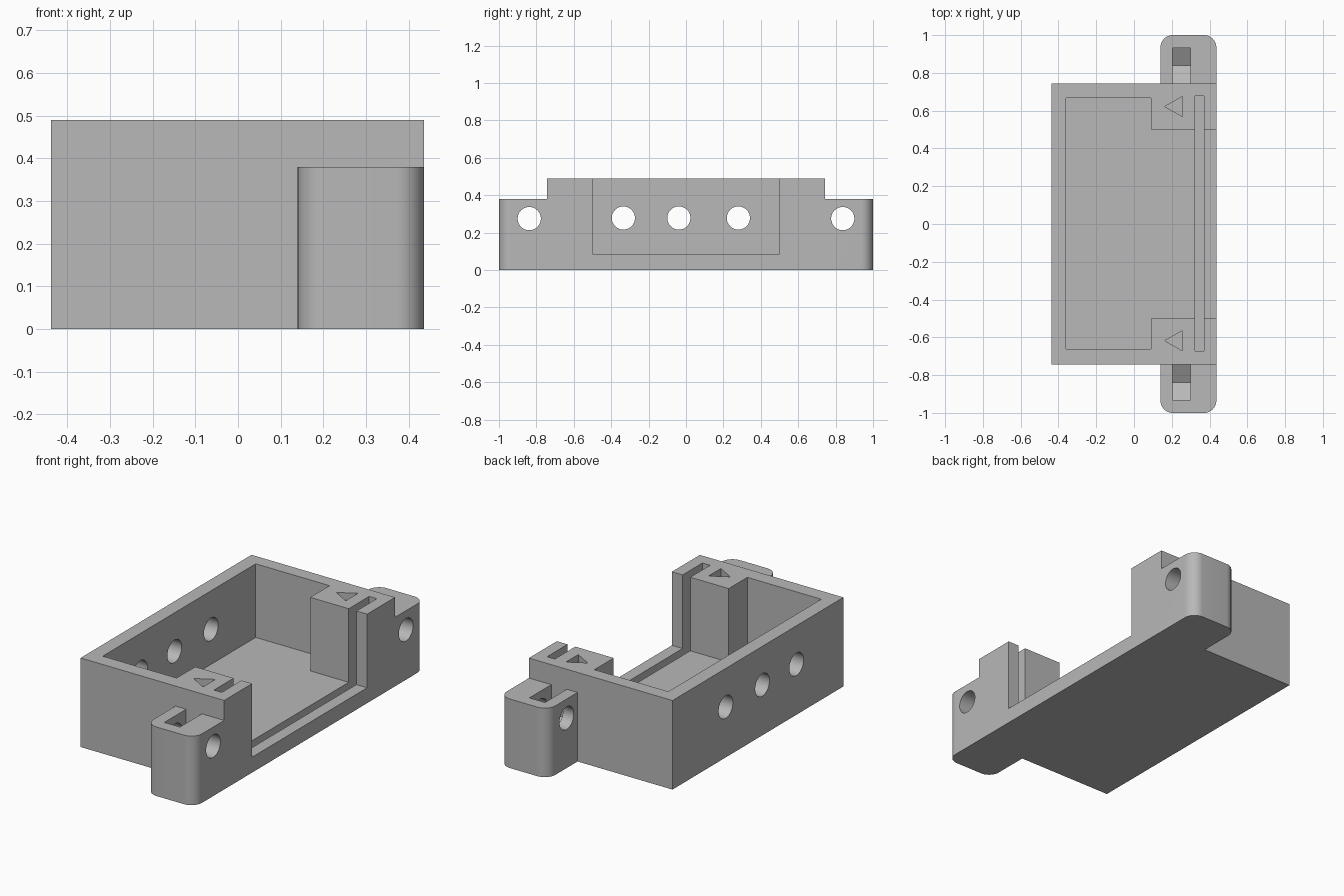
import bpy, bmesh, math
from mathutils import Vector

if "Cube" in bpy.data.objects:
    bpy.data.objects.remove(bpy.data.objects["Cube"], do_unlink=True)

grey = bpy.data.materials.new("plain grey")
grey.use_nodes = True
colour = (0.48, 0.48, 0.48, 1)
grey.diffuse_color = colour
grey.node_tree.nodes["Principled BSDF"].inputs["Base Color"].default_value = colour


def prism(name, points, axis, lo, hi):
    """Extrude a flat outline along x (points are y, z) or z (points are x, y)."""
    bm = bmesh.new()
    place = (lambda p, d: (d, p[0], p[1])) if axis == "x" else (lambda p, d: (p[0], p[1], d))
    face = bm.faces.new([bm.verts.new(place(p, lo)) for p in points])
    ext = bmesh.ops.extrude_face_region(bm, geom=[face])
    verts = [g for g in ext["geom"] if isinstance(g, bmesh.types.BMVert)]
    move = Vector(place((0, 0), hi - lo))
    bmesh.ops.translate(bm, vec=move, verts=verts)
    bmesh.ops.recalc_face_normals(bm, faces=bm.faces)
    mesh = bpy.data.meshes.new(name)
    bm.to_mesh(mesh)
    bm.free()
    mesh.materials.append(grey)
    ob = bpy.data.objects.new(name, mesh)
    bpy.context.collection.objects.link(ob)
    return ob


def rect(x0, x1, y0, y1):
    return [(x0, y0), (x1, y0), (x1, y1), (x0, y1)]


def circle(cx, cy, r, n=48):
    return [(cx + r * math.cos(2 * math.pi * i / n), cy + r * math.sin(2 * math.pi * i / n))
            for i in range(n)]


def combine(target, tool, operation):
    mod = target.modifiers.new(operation.lower(), "BOOLEAN")
    mod.operation = operation
    mod.solver = "EXACT"
    mod.object = tool
    tool.hide_render = True
    bpy.context.view_layer.objects.active = target
    bpy.ops.object.modifier_apply(modifier=mod.name)
    bpy.data.objects.remove(tool, do_unlink=True)


BACK, FRONT, SIDE, TOP = -0.438, 0.436, 0.743, 0.49
EAR_BACK, EAR_TOP, ROUND, FLOOR = 0.14, 0.38, 0.065, 0.085
EAR_Y, HOLE_Z, HOLE_R = 0.838, 0.275, 0.062

# Box
case = prism("enclosure", rect(BACK, FRONT, -SIDE, SIDE), "z", 0, TOP)

# Mounting ears with rounded outer corners
for s in (-1, 1):
    outline = [(EAR_BACK, s * 0.70), (FRONT, s * 0.70)]
    for cx, start in ((FRONT - ROUND, 0), (EAR_BACK + ROUND, 90)):
        for i in range(13):
            a = math.radians(start + i * 7.5)
            outline.append((cx + ROUND * math.cos(a), s * (1 - ROUND + ROUND * math.sin(a))))
    combine(case, prism("ear", outline, "z", 0, EAR_TOP), "UNION")

# Inner cavity with a narrower mouth between the corner posts
cavity = [(-0.36, -0.662), (0.09, -0.662), (0.09, -0.5), (0.5, -0.5),
          (0.5, 0.5), (0.09, 0.5), (0.09, 0.668), (-0.36, 0.668)]
combine(case, prism("cavity", cavity, "z", FLOOR, 0.6), "DIFFERENCE")

# Panel groove running through posts and floor
combine(case, prism("panel_groove", rect(0.324, 0.371, -0.672, 0.678), "z", 0.045, 0.6), "DIFFERENCE")

# Holes in the back wall
for y in (-0.335, -0.038, 0.28):
    combine(case, prism("wall_hole", circle(y, HOLE_Z + 0.003, HOLE_R), "x", -0.5, -0.3), "DIFFERENCE")

for s in (-1, 1):
    # Bolt hole and nut slot in each ear
    y = s * EAR_Y
    combine(case, prism("bolt_hole", circle(y, HOLE_Z, HOLE_R), "x", 0.1, 0.5), "DIFFERENCE")
    w = EAR_Y - SIDE
    k = w / math.sqrt(3)
    nut = [(y - w, 0.45), (y - w, HOLE_Z - k), (y, HOLE_Z - 2 * k), (y + w, HOLE_Z - k), (y + w, 0.45)]
    combine(case, prism("nut_slot", nut, "x", 0.205, 0.30), "DIFFERENCE")
    # Arrow recess on each post
    t = s * 0.62 + 0.002
    arrow = [(0.163, t), (0.258, t - 0.054), (0.258, t + 0.054)]
    combine(case, prism("arrow_recess", arrow, "z", 0.45, 0.6), "DIFFERENCE")

# Smooth the round parts, keep the edges sharp
bpy.ops.object.select_all(action="DESELECT")
case.select_set(True)
bpy.context.view_layer.objects.active = case
bpy.ops.object.shade_smooth_by_angle(angle=math.radians(30))
